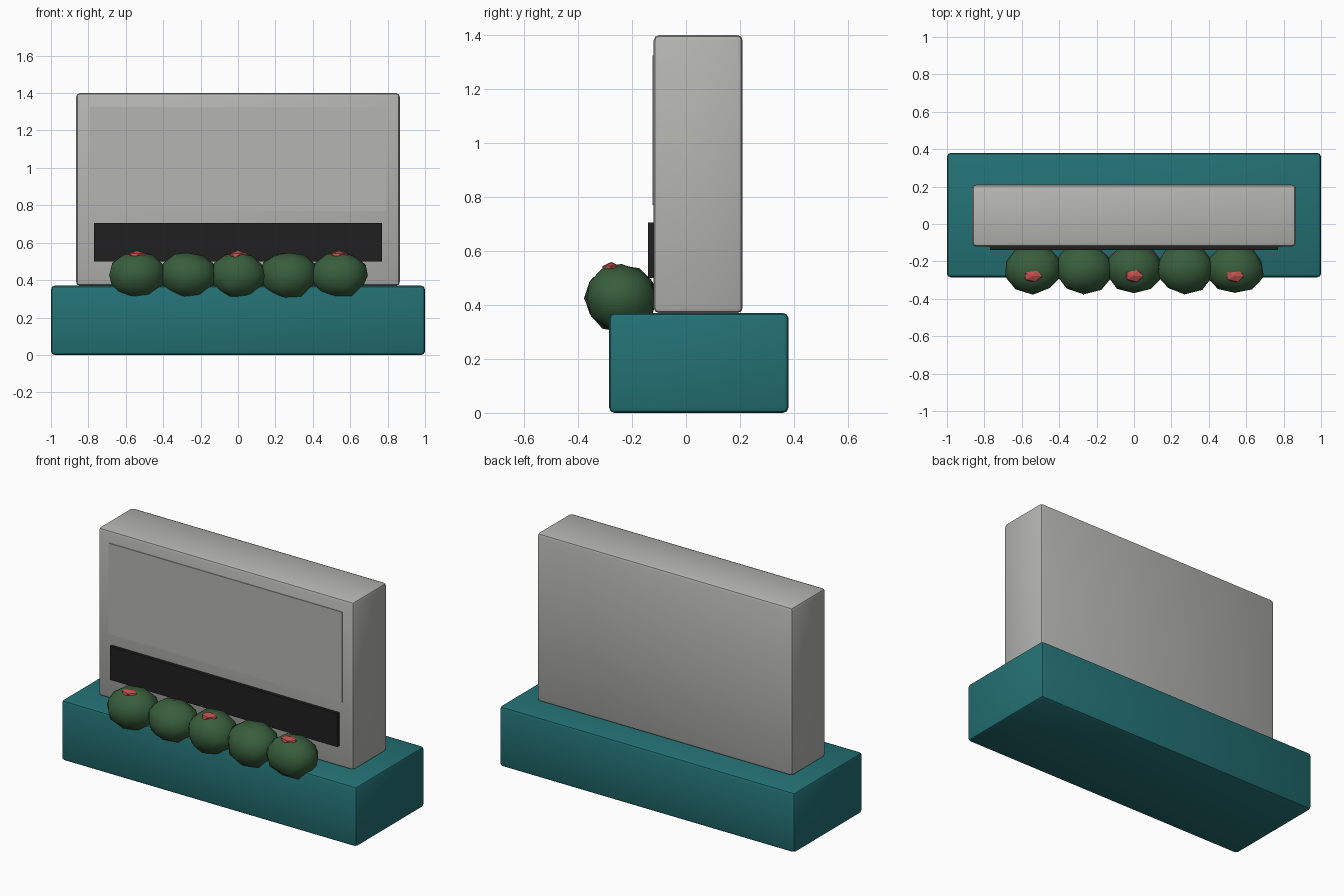
import bpy, bmesh, math, random
from mathutils import Vector

if "Cube" in bpy.data.objects:
    bpy.data.objects.remove(bpy.data.objects["Cube"])

random.seed(4)


def mat(name, rgb):
    m = bpy.data.materials.new(name)
    m.diffuse_color = (*rgb, 1)
    m.use_nodes = True
    m.node_tree.nodes["Principled BSDF"].inputs["Base Color"].default_value = m.diffuse_color
    return m


TEAL = mat("teal", (0.017, 0.165, 0.175))
GREY = mat("stone_grey", (0.46, 0.46, 0.445))
BLACK = mat("black", (0.014, 0.014, 0.014))
GREEN = mat("leaf_green", (0.04, 0.112, 0.045))
RED = mat("flower_red", (0.52, 0.08, 0.075))


def finish(name, bm, material, angle=None):
    me = bpy.data.meshes.new(name)
    bm.to_mesh(me)
    bm.free()
    me.materials.append(material)
    ob = bpy.data.objects.new(name, me)
    bpy.context.collection.objects.link(ob)
    if angle:
        bpy.ops.object.select_all(action='DESELECT')
        ob.select_set(True)
        bpy.context.view_layer.objects.active = ob
        bpy.ops.object.shade_smooth_by_angle(angle=math.radians(angle))
    return ob


def box(name, lo, hi, material, bevel=0.0):
    lo, hi = Vector(lo), Vector(hi)
    bm = bmesh.new()
    bmesh.ops.create_cube(bm, size=1)
    for v in bm.verts:
        v.co = Vector([(a + b) / 2 + c * (b - a) for a, b, c in zip(lo, hi, v.co)])
    if bevel:
        bmesh.ops.bevel(bm, geom=bm.edges[:], offset=bevel, segments=2,
                        profile=0.5, affect='EDGES')
    return finish(name, bm, material, 35 if bevel else None)


def blob(name, centre, radii, material, jitter, subdiv, angle):
    bm = bmesh.new()
    bmesh.ops.create_icosphere(bm, subdivisions=subdiv, radius=1)
    for v in bm.verts:
        k = 1 + random.uniform(-jitter, jitter)
        v.co = Vector([c + r * x * k for c, r, x in zip(centre, radii, v.co)])
    return finish(name, bm, material, angle)


# Base, upright slab, raised face panel and dark strip
box("base", (-1, -0.285, 0), (1, 0.38, 0.37), TEAL, 0.02)
box("slab", (-0.865, -0.12, 0.37), (0.865, 0.21, 1.4), GREY, 0.02)
box("face_panel", (-0.79, -0.124, 0.77), (0.79, -0.115, 1.325), GREY)
box("dark_strip", (-0.77, -0.14, 0.5), (0.77, -0.115, 0.705), BLACK)

# Row of bushes, every second one with a flower
for i in range(5):
    x = (i - 2) * 0.27
    blob(f"bush_{i + 1}", (x, -0.24, 0.425), (0.155, 0.133, 0.127),
         GREEN, 0.05, 2, 60)
    if i % 2 == 0:
        blob(f"flower_{i + 1}", (x, -0.277, 0.532), (0.054, 0.038, 0.026),
             RED, 0.05, 1, None)
